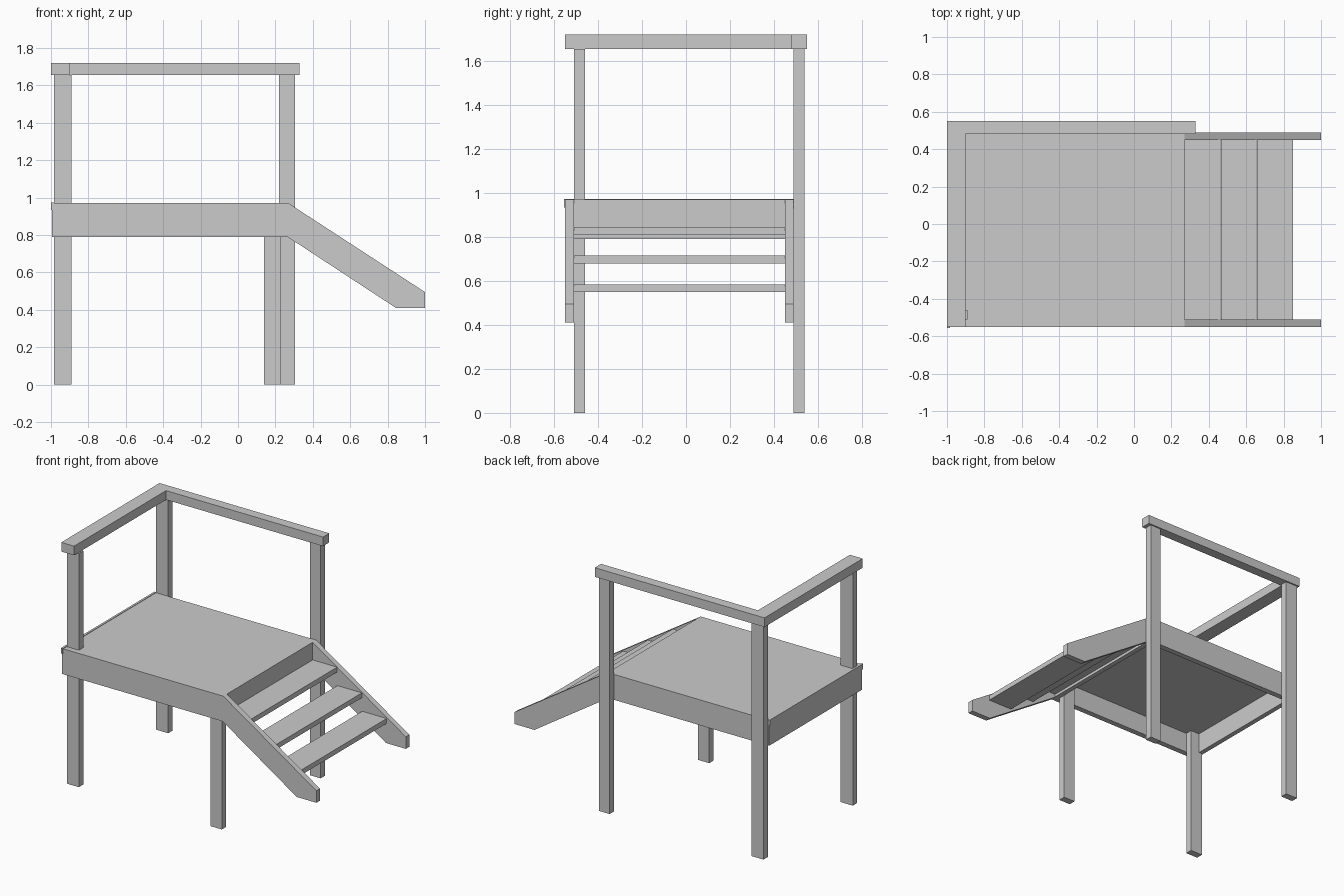
import bpy
import bmesh
from mathutils import Vector

cube = bpy.data.objects.get("Cube")
if cube:
    bpy.data.objects.remove(cube, do_unlink=True)

timber = bpy.data.materials.new("grey_timber")
timber.use_nodes = True
GREY = (0.6, 0.6, 0.6, 1.0)
timber.diffuse_color = GREY
timber.node_tree.nodes["Principled BSDF"].inputs["Base Color"].default_value = GREY


def prism(name, outline, offset):
    """Extrude a closed 3D outline along an offset."""
    bm = bmesh.new()
    face = bm.faces.new([bm.verts.new(p) for p in outline])
    ext = bmesh.ops.extrude_face_region(bm, geom=[face])
    moved = [v for v in ext["geom"] if isinstance(v, bmesh.types.BMVert)]
    bmesh.ops.translate(bm, verts=moved, vec=Vector(offset))
    bmesh.ops.recalc_face_normals(bm, faces=bm.faces)
    mesh = bpy.data.meshes.new(name)
    bm.to_mesh(mesh)
    bm.free()
    mesh.materials.append(timber)
    obj = bpy.data.objects.new(name, mesh)
    bpy.context.collection.objects.link(obj)
    return obj


def board(name, x, y, z):
    """Square-cut board from (min, max) ranges."""
    outline = [(x[0], y[0], z[0]), (x[1], y[0], z[0]),
               (x[1], y[1], z[0]), (x[0], y[1], z[0])]
    return prism(name, outline, (0, 0, z[1] - z[0]))


DECK, UNDER, RAIL = 0.97, 0.79, 1.655
INNER = (-0.51, 0.45)

# Side boards that carry on down as stair stringers
side = [(-0.995, DECK), (0.27, DECK), (1, 0.495), (1, 0.41),
        (0.845, 0.41), (0.265, UNDER), (-0.995, UNDER)]
for name, y in (("front_stringer", -0.55), ("back_stringer", INNER[1])):
    prism(name, [(px, y, pz) for px, pz in side], (0, 0.04, 0))

# Platform surface, end boards and the thin end trim
board("deck", (-0.96, 0.235), INNER, (0.935, DECK))
board("left_end_board", (-0.995, -0.96), INNER, (UNDER, DECK))
board("stair_riser", (0.235, 0.27), INNER, (UNDER, DECK))
board("end_trim", (-1, -0.985), (-0.555, 0.49), (0.935, DECK + 0.003))

# Posts
FRONT, BACK = (-0.51, -0.46), (0.49, 0.54)
LEFT = (-0.985, -0.89)
board("front_left_post", LEFT, FRONT, (0, RAIL))
board("back_left_post", LEFT, BACK, (0, RAIL))
board("back_right_post", (0.22, 0.305), BACK, (0, RAIL))
board("front_right_post", (0.14, 0.23), FRONT, (0, 0.935))

# L-shaped handrail
rail = [(-1, -0.55), (-0.9, -0.55), (-0.9, 0.48),
        (0.33, 0.48), (0.33, 0.55), (-1, 0.55)]
prism("handrail", [(px, py, RAIL) for px, py in rail], (0, 0, 0.065))

# Stair treads
for i in range(3):
    x, z = 0.27 + 0.194 * i, 0.81 - 0.13 * i
    board(f"tread_{i + 1}", (x, x + 0.192), INNER, (z, z + 0.035))
